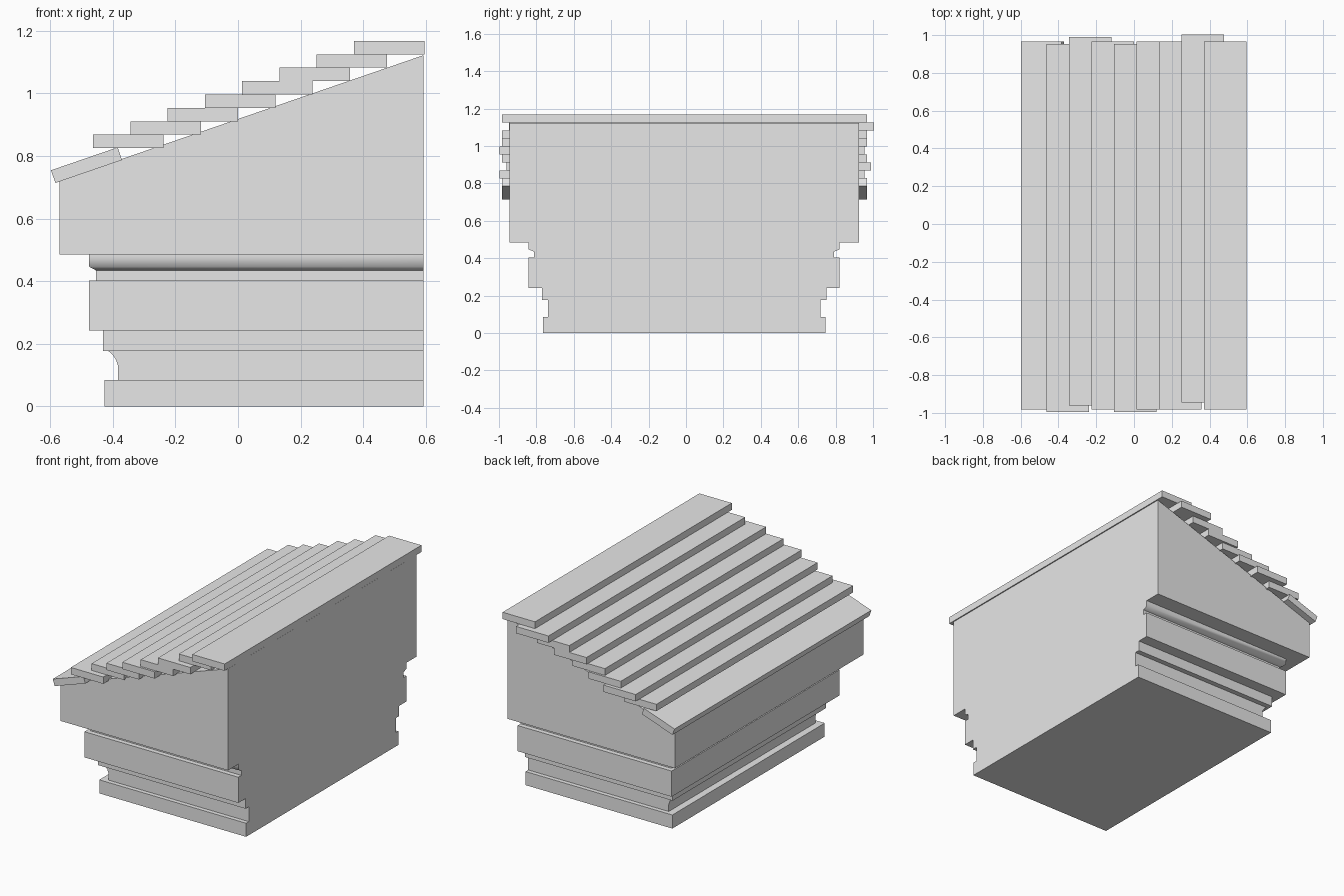
import bpy, bmesh, math
from mathutils import Matrix, Vector

cube = bpy.data.objects.get("Cube")
if cube:
    bpy.data.objects.remove(cube, do_unlink=True)

GREY = (0.8, 0.8, 0.8, 1)
stone = bpy.data.materials.new("pale_grey")
stone.use_nodes = True
stone.diffuse_color = GREY
stone.node_tree.nodes["Principled BSDF"].inputs["Base Color"].default_value = GREY

WALL_X = 0.592      # flat side
MID_Y = -0.01


def finish(name, bm):
    bmesh.ops.recalc_face_normals(bm, faces=bm.faces)
    mesh = bpy.data.meshes.new(name)
    bm.to_mesh(mesh)
    bm.free()
    mesh.materials.append(stone)
    obj = bpy.data.objects.new(name, mesh)
    bpy.context.collection.objects.link(obj)
    return obj


def plank(name, centre, size, tilt=0):
    bm = bmesh.new()
    bmesh.ops.create_cube(bm, size=1)
    bm.transform(Matrix.Translation(centre) @ Matrix.Rotation(tilt, 4, 'Y')
                 @ Matrix.Diagonal((*size, 1)))
    return finish(name, bm)


# Moulded body: rectangular rings (height, left edge, half depth), stepped on three sides
profile = [
    (0, -0.427, 0.755), (0.085, -0.427, 0.755),                            # foot
    (0.085, -0.383, 0.728), (0.13, -0.383, 0.728), (0.15, -0.39, 0.728),   # hollow
    (0.165, -0.4, 0.728), (0.178, -0.415, 0.728),
    (0.178, -0.432, 0.76), (0.242, -0.432, 0.76),                          # fillet
    (0.242, -0.476, 0.832), (0.403, -0.476, 0.832),                        # band
    (0.403, -0.454, 0.802), (0.435, -0.454, 0.802),                        # neck
    (0.447, -0.476, 0.832), (0.485, -0.476, 0.832),                        # rounded lip
    (0.485, -0.571, 0.935), (0.722, -0.571, 0.935),                        # upper block
]
bm = bmesh.new()
rings = []
for z, left, half in profile:
    rings.append([bm.verts.new(p) for p in (
        (left, MID_Y - half, z), (WALL_X, MID_Y - half, z),
        (WALL_X, MID_Y + half, z), (left, MID_Y + half, z))])
for v in rings[-1][1:3]:
    v.co.z = 1.122      # sloping top
for a, b in zip(rings, rings[1:]):
    for i in range(4):
        j = (i + 1) % 4
        bm.faces.new((a[i], a[j], b[j], b[i]))
bm.faces.new(rings[0])
bm.faces.new(rings[-1])
body = finish("moulded_body", bm)

# Smooth only the rounded lip and the hollow
bpy.context.view_layer.objects.active = body
body.select_set(True)
bpy.ops.object.shade_smooth_by_angle(angle=math.radians(70))
body.select_set(False)
for f in body.data.polygons:
    z = f.center.z
    steep = abs(f.normal.z) < 0.95 and f.normal.x < 0.9
    f.use_smooth = steep and (0.436 < z < 0.484 or 0.09 < z < 0.177)

# Overlapping roof planks, low to high, each shifted a little along y
shifts = [-0.013, 0.022, 0, -0.013, 0, 0, 0.037, 0]
for i, shift in enumerate(shifts):
    plank(f"roof_plank_{i + 1}",
          Vector((-0.35 + 0.119 * i, -0.008 + shift, 0.847 + 0.0428 * i)),
          (0.225, 1.95, 0.0428))

# Tilted plank at the eave
plank("eave_plank", Vector((-0.484, -0.008, 0.771)), (0.225, 1.95, 0.0428),
      -math.atan2(0.4, 1.163))
